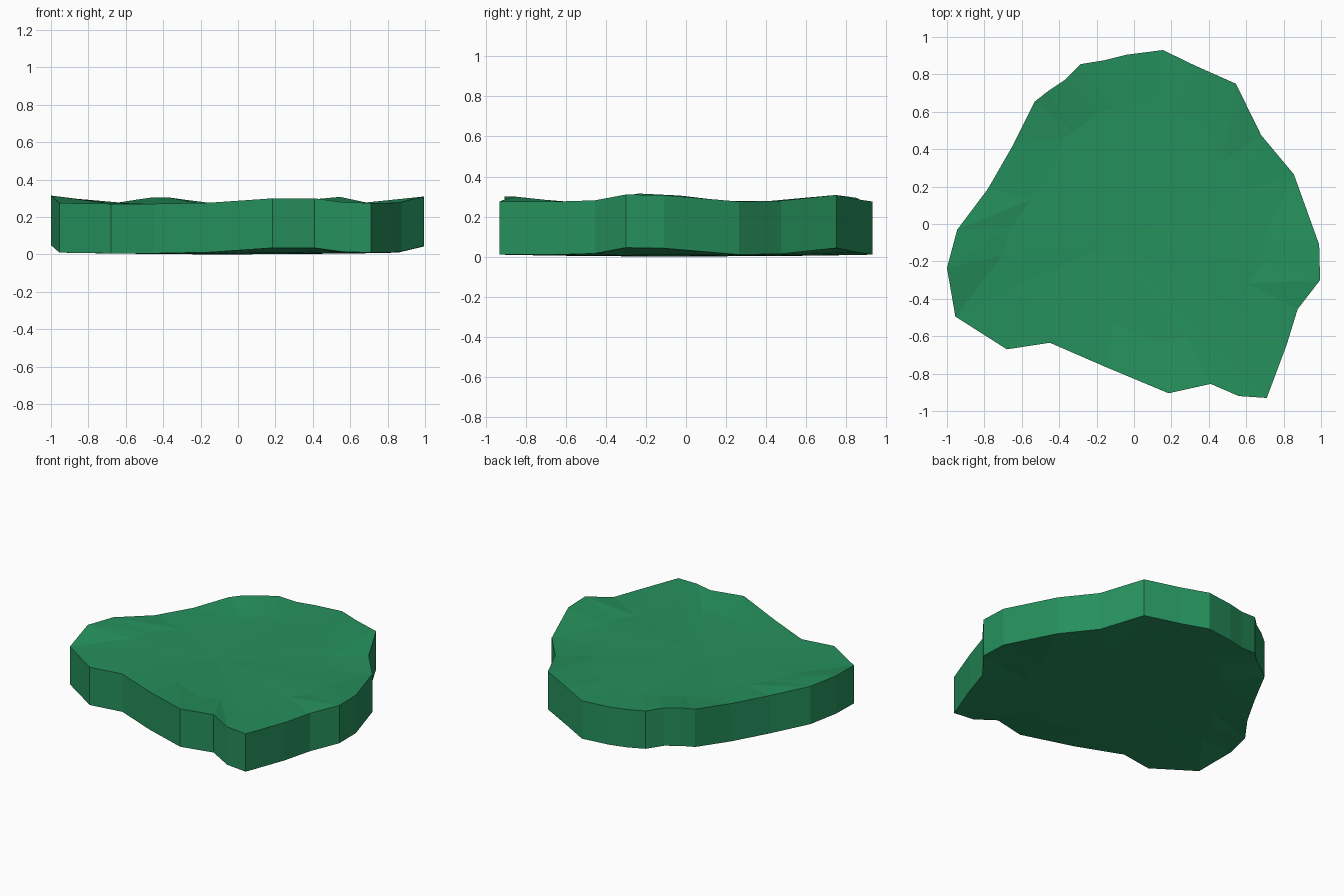
import bpy, bmesh

# outline of the slab seen from above: x, y, height of the underside
RIM = [
    (0.155, 0.93, 0.01), (0.32, 0.85, 0.022), (0.545, 0.75, 0.043), (0.68, 0.475, 0.014),
    (0.855, 0.265, 0.01), (0.99, -0.11, 0.042), (0.995, -0.30, 0.045), (0.875, -0.455, 0.016),
    (0.815, -0.65, 0.01), (0.71, -0.93, 0.01), (0.56, -0.92, 0.015), (0.41, -0.855, 0.035),
    (0.185, -0.905, 0.035), (-0.15, -0.765, 0.012), (-0.45, -0.635, 0.006), (-0.68, -0.67, 0.006),
    (-0.955, -0.495, 0.01), (-1.0, -0.235, 0.05), (-0.945, -0.03, 0.04), (-0.78, 0.19, 0.014),
    (-0.645, 0.425, 0.012), (-0.53, 0.655, 0.03), (-0.46, 0.71, 0.04), (-0.37, 0.77, 0.04),
    (-0.285, 0.855, 0.028), (-0.16, 0.875, 0.012), (-0.04, 0.905, 0.01)]
THICK = 0.265

bm = bmesh.new()


def sheet(z):
    """Wavy sheet: raised rim, flat inner ring and centre."""
    rim = [bm.verts.new((x, y, h + z)) for x, y, h in RIM]
    ring = [bm.verts.new((x * 0.7, y * 0.7, z + 0.004 + h * 0.1)) for x, y, h in RIM]
    mid = bm.verts.new((-0.1, -0.1, z))
    n = len(RIM)
    for i in range(n):
        j = (i + 1) % n
        bm.faces.new((rim[i], rim[j], ring[j]))
        bm.faces.new((rim[i], ring[j], ring[i]))
        bm.faces.new((ring[i], ring[j], mid))
    return rim


low, high = sheet(0), sheet(THICK)

# vertical side walls
for i in range(len(RIM)):
    j = (i + 1) % len(RIM)
    bm.faces.new((low[i], low[j], high[j], high[i]))
bmesh.ops.recalc_face_normals(bm, faces=bm.faces)

mesh = bpy.data.meshes.new("ground_slab")
bm.to_mesh(mesh)
bm.free()
mat = bpy.data.materials.new("grass green")
mat.diffuse_color = (0.019, 0.28, 0.107, 1)
mesh.materials.append(mat)
bpy.context.collection.objects.link(bpy.data.objects.new("ground_slab", mesh))
